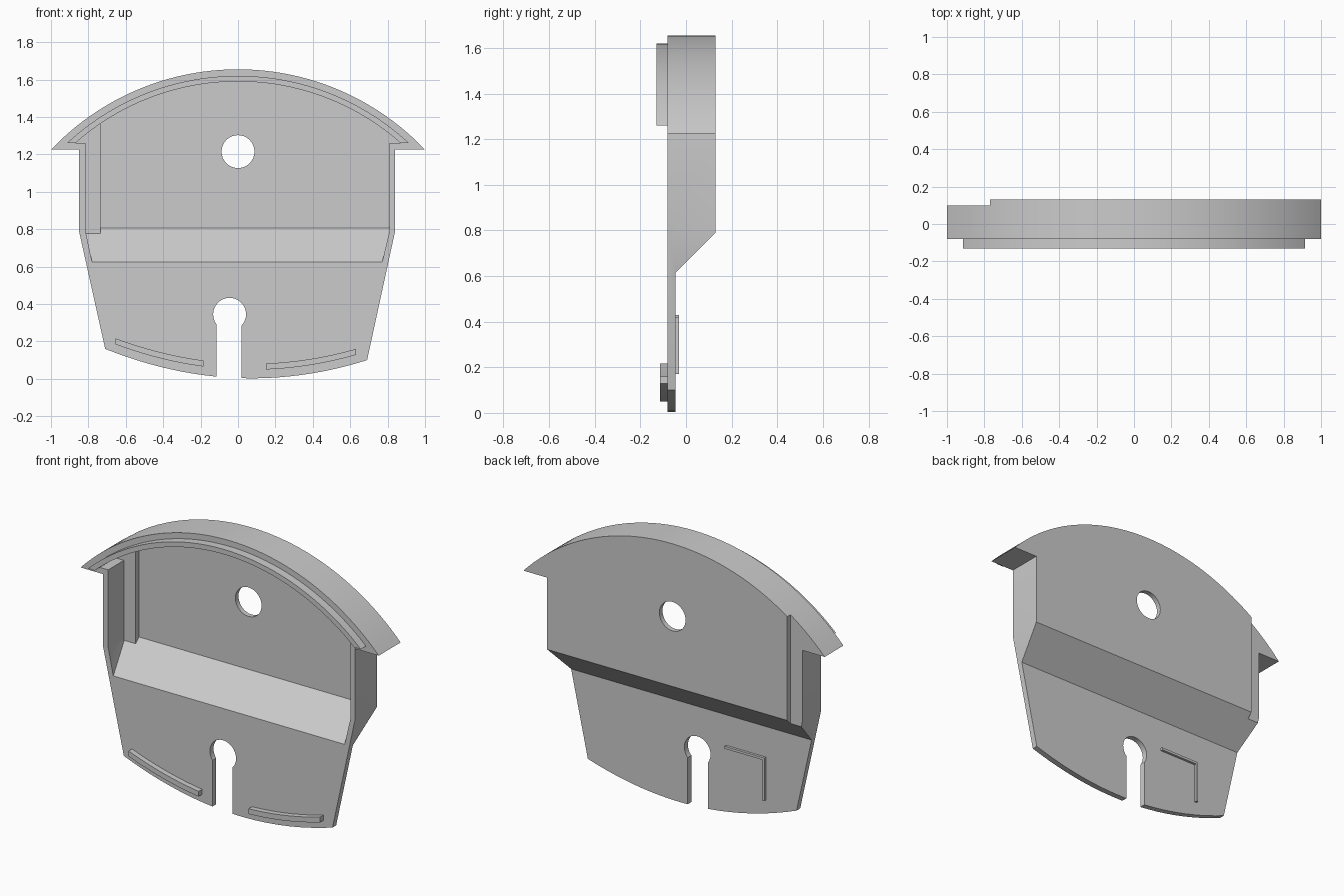
import bpy, bmesh, math

if "Cube" in bpy.data.objects:
    bpy.data.objects.remove(bpy.data.objects["Cube"], do_unlink=True)

grey = bpy.data.materials.new("plain grey")
grey.use_nodes = True
grey.diffuse_color = (0.6, 0.6, 0.6, 1)
grey.node_tree.nodes["Principled BSDF"].inputs["Base Color"].default_value = grey.diffuse_color


def prism(name, pts, lo, hi, axis="y"):
    """Extrude a closed outline: (x, z) along y, or (y, z) along x."""
    bm = bmesh.new()
    place = (lambda a, b: (a, lo, b)) if axis == "y" else (lambda a, b: (lo, a, b))
    face = bm.faces.new([bm.verts.new(place(a, b)) for a, b in pts])
    new = bmesh.ops.extrude_face_region(bm, geom=[face])["geom"]
    move = (0, hi - lo, 0) if axis == "y" else (hi - lo, 0, 0)
    bmesh.ops.translate(bm, vec=move, verts=[v for v in new if isinstance(v, bmesh.types.BMVert)])
    bmesh.ops.recalc_face_normals(bm, faces=bm.faces)
    mesh = bpy.data.meshes.new(name)
    bm.to_mesh(mesh)
    bm.free()
    mesh.materials.append(grey)
    ob = bpy.data.objects.new(name, mesh)
    bpy.context.collection.objects.link(ob)
    return ob


def box(name, x0, x1, y0, y1, z0, z1):
    return prism(name, [(x0, z0), (x1, z0), (x1, z1), (x0, z1)], y0, y1)


def cut(target, cutter):
    """Subtract the cutter, then discard it."""
    cutter.hide_render = True
    mod = target.modifiers.new("cut", "BOOLEAN")
    mod.operation, mod.solver, mod.object = "DIFFERENCE", "EXACT", cutter
    bpy.context.view_layer.objects.active = target
    bpy.ops.object.modifier_apply(modifier=mod.name)
    bpy.data.objects.remove(cutter, do_unlink=True)


def hood_arc(radius, z_end, n=48):
    """Points of the hood curve from +x to -x, ending at height z_end."""
    cz = 0.277
    a = math.asin((z_end - cz) / radius)
    angles = [a + (math.pi - 2 * a) * i / n for i in range(n + 1)]
    return [(radius * math.cos(t), cz + radius * math.sin(t)) for t in angles]


def foot_arc(x0, x1, lift=0.0, n=24):
    """Points of the shallow bottom curve, raised by lift."""
    xs = [x0 + (x1 - x0) * i / n for i in range(n + 1)]
    return [(x, 0.003 + (x - 0.074) ** 2 / 3.91 + lift) for x in xs]


def circle(cx, cz, r, n=32):
    return [(cx + r * math.cos(math.tau * i / n), cz + r * math.sin(math.tau * i / n)) for i in range(n)]


# Solid with the full front outline
FRONT, BACK, PLATE = -0.08, 0.13, -0.045
outline = foot_arc(-0.71, 0.69) + [(0.84, 0.79), (0.84, 1.225)] + hood_arc(1.378, 1.225) \
    + [(-0.85, 1.225), (-0.85, 0.79)]
body = prism("cover_body", outline, FRONT, BACK)

# Thin lower plate with the sloped step behind it
cut(body, prism("back_cutter", [(PLATE, -0.1), (PLATE, 0.615), (0.2, 0.86), (0.2, -0.1)], -1.2, 1.2, "x"))
# Shallower strip along the right edge of the back
cut(body, box("notch_cutter", -1.2, -0.77, 0.1, 0.3, -0.1, 1.9))

# Front recess with sloped floor and shallower strip
inner = [(-0.775, 0.6), (0.765, 0.6), (0.81, 0.79), (0.81, 1.26)] + hood_arc(1.313, 1.26) \
    + [(-0.815, 1.26), (-0.815, 0.79)]
recess = prism("recess_cutter", inner, -0.2, 0.1)
cut(recess, prism("slope_cutter", [(-0.3, 0.406), (0.3, 1.006), (0.3, 0.3), (-0.3, 0.3)], -1.2, 1.2, "x"))
cut(recess, box("strip_cutter", -1.2, -0.735, 0.07, 0.3, 0.2, 1.9))
cut(body, recess)

# Round hole and keyhole slot
cut(body, prism("hole_cutter", circle(0, 1.215, 0.088), -0.3, 0.3))
cut(body, prism("keyhole_cutter", circle(-0.045, 0.345, 0.088), -0.3, 0.3))
cut(body, box("slot_cutter", -0.115, 0.02, -0.3, 0.3, -0.1, 0.345))

# Raised lip along the hood
prism("hood_lip", hood_arc(1.343, 1.26) + hood_arc(1.313, 1.26)[::-1], -0.13, FRONT + 0.002)

# Curved ribs near the bottom edge
for side, x0, x1 in (("right", -0.655, -0.185), ("left", 0.15, 0.63)):
    prism(side + "_foot_rib", foot_arc(x0, x1, 0.046) + foot_arc(x0, x1, 0.078)[::-1],
          -0.113, FRONT + 0.002)

# Thin angled rib on the back of the lower plate
prism("back_rib", [(-0.505, 0.17), (-0.49, 0.17), (-0.49, 0.415), (-0.237, 0.415),
                   (-0.237, 0.43), (-0.505, 0.43)], PLATE - 0.002, -0.03)

# Smooth the curves, keep the corners sharp
for ob in bpy.context.collection.objects:
    if ob.type == "MESH":
        ob.select_set(True)
        bpy.context.view_layer.objects.active = ob
bpy.ops.object.shade_smooth_by_angle(angle=math.radians(30))
